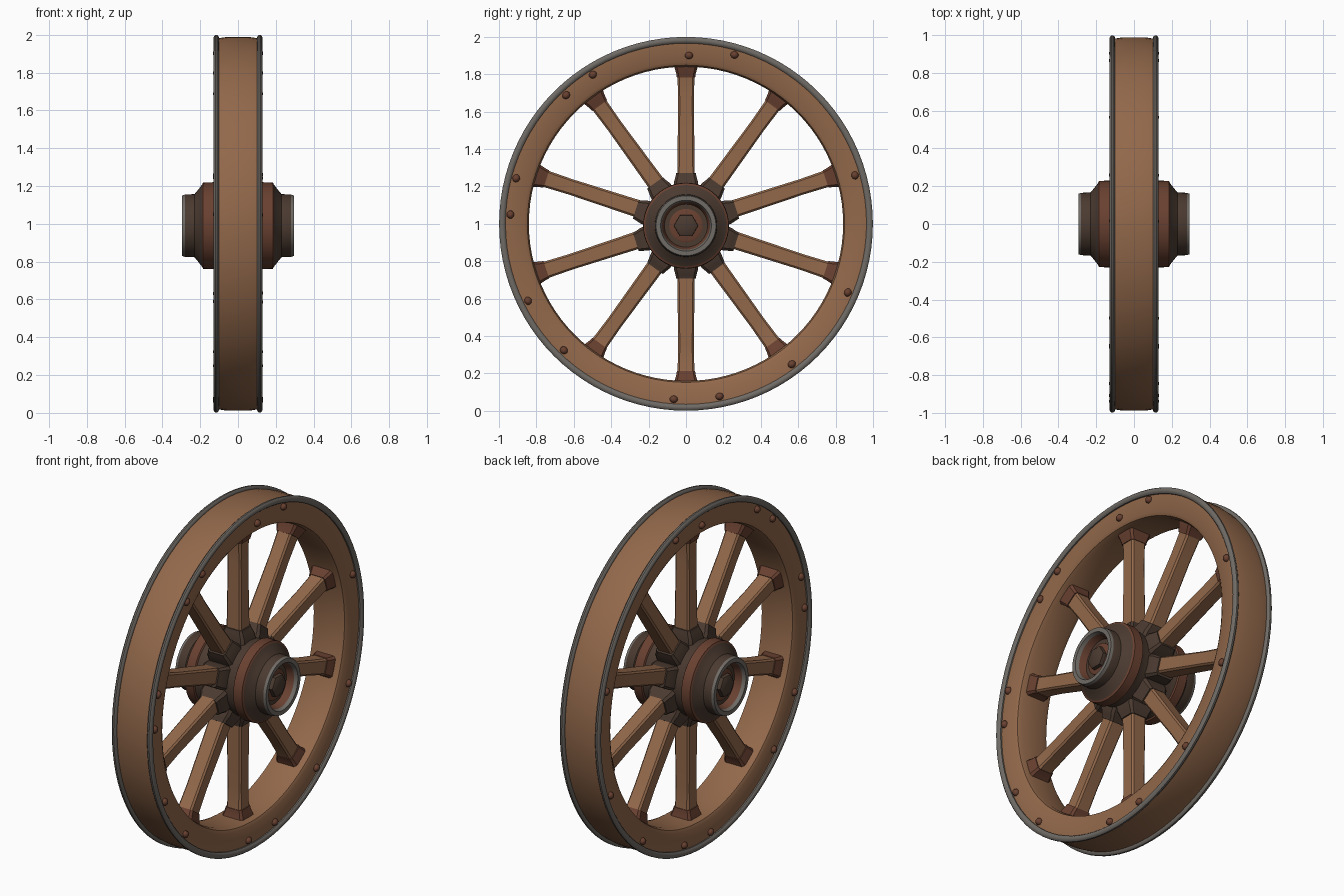
import bpy, bmesh, math
from mathutils import Matrix, Vector

cube = bpy.data.objects.get("Cube")
if cube:
    bpy.data.objects.remove(cube, do_unlink=True)


def material(name, rgb):
    m = bpy.data.materials.new(name)
    m.use_nodes = True
    m.diffuse_color = (*rgb, 1)
    m.node_tree.nodes["Principled BSDF"].inputs["Base Color"].default_value = (*rgb, 1)
    return m


WOOD = material("tan wood", (0.29, 0.14, 0.07))
RUST = material("red brown", (0.14, 0.052, 0.03))
DARK = material("dark brown", (0.07, 0.043, 0.03))
STEEL = material("grey metal", (0.16, 0.145, 0.13))
CENTRE = 1.0
HUB_Z = 0.99


def finish(name, bm, mats, z=CENTRE, angle=35):
    bmesh.ops.recalc_face_normals(bm, faces=bm.faces)
    mesh = bpy.data.meshes.new(name)
    bm.to_mesh(mesh)
    bm.free()
    for m in mats:
        mesh.materials.append(m)
    ob = bpy.data.objects.new(name, mesh)
    bpy.context.collection.objects.link(ob)
    ob.location.z = z
    bpy.ops.object.select_all(action="DESELECT")
    ob.select_set(True)
    bpy.context.view_layer.objects.active = ob
    bpy.ops.object.shade_smooth_by_angle(angle=math.radians(angle))
    return ob


def lathe(name, profile, mats, z=CENTRE, steps=96, slots=None, closed=True):
    """Turn an (x, radius) profile around the x axis; slots gives a material per segment."""
    bm = bmesh.new()
    rings = []
    for i in range(steps):
        a = math.tau * i / steps
        rings.append([bm.verts.new((x, r * math.cos(a), r * math.sin(a))) for x, r in profile])
    n = len(profile)
    for i in range(steps):
        a, b = rings[i], rings[(i + 1) % steps]
        for j in range(n if closed else n - 1):
            k = (j + 1) % n
            f = bm.faces.new((a[j], a[k], b[k], b[j]))
            f.material_index = slots[j] if slots else 0
    if not closed:
        for j in (0, n - 1):
            bm.faces.new([r[j] for r in rings]).material_index = slots[j - 1] if slots else 0
    return finish(name, bm, mats, z)


def mirrored(half):
    """Complete a profile given for +x, keeping it in loop order."""
    return half + [(-x, r) for x, r in reversed(half)]


def loft(bm, sections, turn):
    """Skin chamfered rectangles (radius, x half, y half) along a spoke direction."""
    rings = []
    for r, hx, hy in sections:
        c = 0.22 * min(hx, hy)
        pts = [(hx, hy - c), (hx - c, hy), (c - hx, hy), (-hx, hy - c),
               (-hx, c - hy), (c - hx, -hy), (hx - c, -hy), (hx, c - hy)]
        rings.append([bm.verts.new(turn @ Vector((x, y, r))) for x, y in pts])
    for a, b in zip(rings, rings[1:]):
        for j in range(8):
            k = (j + 1) % 8
            bm.faces.new((a[j], a[k], b[k], b[j]))
    bm.faces.new(rings[0])
    bm.faces.new(rings[-1])


# Wooden rim
lathe("rim", mirrored([(0.075, 0.84), (0.1, 0.848), (0.11, 0.865), (0.112, 0.97),
                       (0.1, 0.982), (0.06, 0.988)]), [WOOD])

# Metal tyre bands on both edges
for side, label in ((1, "left"), (-1, "right")):
    band = [(0.115 + 0.015 * math.cos(t), 0.982 + 0.018 * math.sin(t))
            for t in (math.tau * i / 10 for i in range(10))]
    lathe(label + "_tyre_band", [(side * x, r) for x, r in band], [STEEL])

# Spokes with hub sockets and rim caps
parts = {
    "spoke": (WOOD, [(0.18, 0.05, 0.048), (0.4, 0.047, 0.045), (0.65, 0.044, 0.042),
                     (0.78, 0.046, 0.045), (0.85, 0.06, 0.058)]),
    "rim_cap": (RUST, [(0.785, 0.052, 0.049), (0.805, 0.057, 0.052),
                       (0.83, 0.066, 0.059), (0.85, 0.07, 0.066)]),
    "hub_socket": (DARK, [(0.17, 0.082, 0.068), (0.235, 0.076, 0.064),
                          (0.262, 0.062, 0.056), (0.282, 0.056, 0.052)]),
}
for i in range(10):
    turn = Matrix.Rotation(math.tau * i / 10, 4, "X")
    for name, (mat, sections) in parts.items():
        bm = bmesh.new()
        loft(bm, sections, turn)
        finish(f"{name}_{i + 1}", bm, [mat], z=HUB_Z if name == "hub_socket" else CENTRE - 0.003)

# Turned hub with red bands, steel lips and a recess at each end
half = [(0.1, 0.215), (0.125, 0.222), (0.13, 0.23), (0.185, 0.228), (0.19, 0.217),
        (0.215, 0.185), (0.23, 0.167), (0.28, 0.165), (0.295, 0.16), (0.295, 0.136),
        (0.275, 0.128), (0.235, 0.115)]
half_slots = [0, 1, 1, 1, 0, 0, 0, 2, 2, 2, 1]
profile = [(-x, r) for x, r in reversed(half)] + half
slots = half_slots[::-1] + [0] + half_slots
hub = lathe("hub", profile, [DARK, RUST, STEEL], HUB_Z, 48, slots, closed=False)
for f in hub.data.polygons:
    if len(f.vertices) > 4:
        f.material_index = 0

# Hexagonal axle nuts in the recesses
for side, label in ((1, "left"), (-1, "right")):
    lathe(label + "_axle_washer", [(side * 0.225, 0.09), (side * 0.242, 0.09), (side * 0.246, 0.08)],
          [RUST], HUB_Z, 24, closed=False)
    lathe(label + "_axle_nut", [(side * 0.23, 0.066), (side * 0.268, 0.064), (side * 0.276, 0.05)],
          [DARK], HUB_Z, 6, closed=False)

# Rivets around both faces of the rim
for side, label in ((1, "left"), (-1, "right")):
    bm = bmesh.new()
    for deg in (16, 74, 89, 122, 133, 165, 177, 206, 226, 266, 281, 307, 337):
        a = math.radians(deg)
        r = 0.9 if deg == 89 else 0.94
        place = (Matrix.Translation((side * 0.113, r * math.cos(a), r * math.sin(a)))
                 @ Matrix.Rotation(a, 4, "X") @ Matrix.Diagonal((0.02, 0.02, 0.022, 1)))
        bmesh.ops.create_icosphere(bm, subdivisions=2, radius=1, matrix=place)
    finish(label + "_rivets", bm, [RUST])
